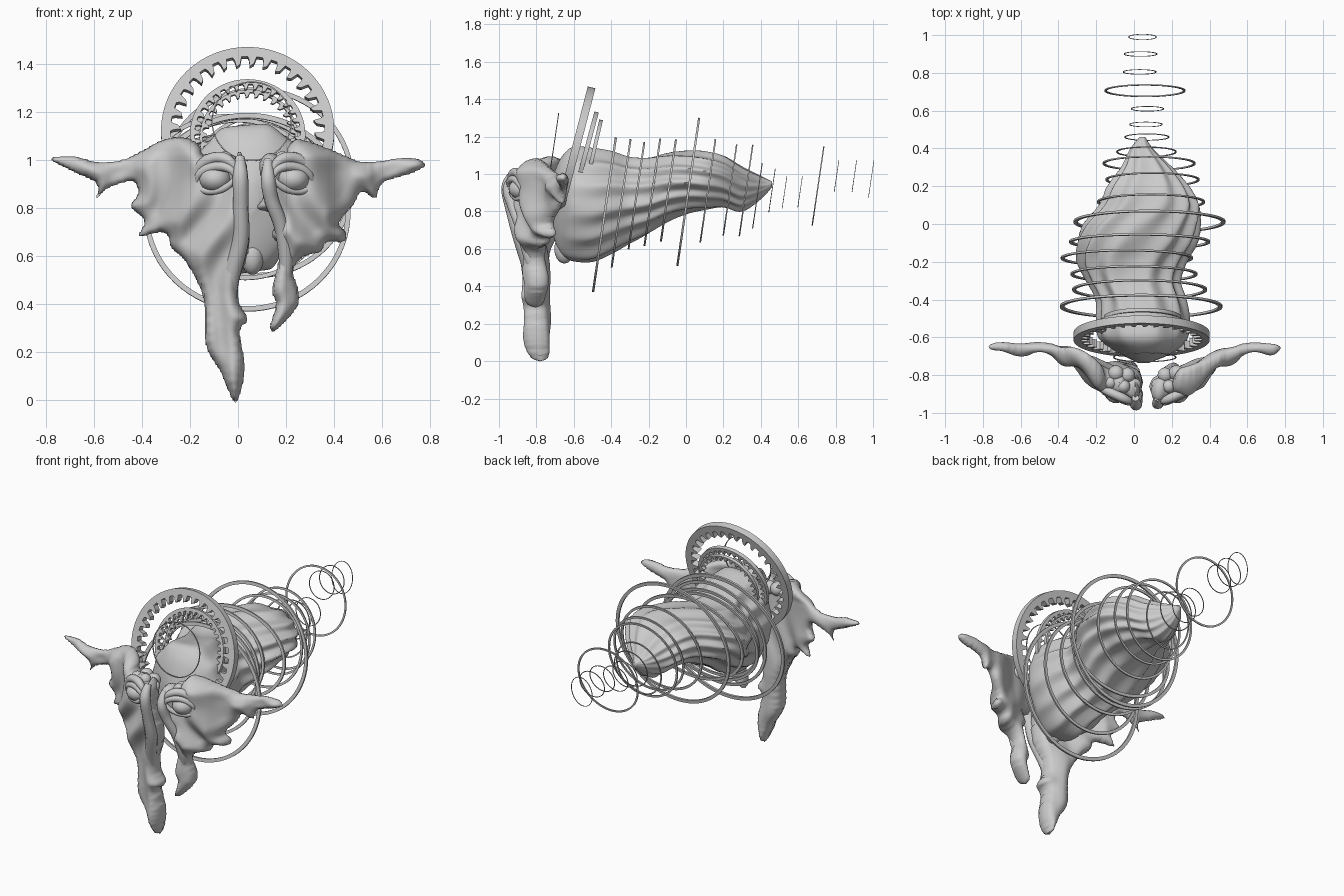
import bpy, bmesh, math
from mathutils import Vector

if "Cube" in bpy.data.objects:
    bpy.data.objects.remove(bpy.data.objects["Cube"])


def finish(name, bm, angle=40):
    bmesh.ops.recalc_face_normals(bm, faces=bm.faces[:])
    me = bpy.data.meshes.new(name)
    bm.to_mesh(me)
    bm.free()
    ob = bpy.data.objects.new(name, me)
    bpy.context.collection.objects.link(ob)
    bpy.ops.object.select_all(action='DESELECT')
    ob.select_set(True)
    bpy.context.view_layer.objects.active = ob
    bpy.ops.object.shade_smooth_by_angle(angle=math.radians(angle))
    return ob


def catmull(pts, n, closed=False):
    out, m = [], len(pts)
    P = [Vector(p) for p in pts]
    for i in range(m if closed else m - 1):
        if closed:
            a, b, c, d = (P[(i + k) % m] for k in (-1, 0, 1, 2))
        else:
            a, b, c, d = (P[min(max(i + k, 0), m - 1)] for k in (-1, 0, 1, 2))
        for s in range(n):
            t = s / n
            out.append(0.5 * (2 * b + (c - a) * t + (2 * a - 5 * b + 4 * c - d) * t * t
                              + (3 * b - a - 3 * c + d) * t ** 3))
    if not closed:
        out.append(P[-1])
    return out


def lerp_table(tab, u):
    for (a, fa), (b, fb) in zip(tab, tab[1:]):
        if u <= b:
            return fa + (fb - fa) * (u - a) / (b - a)
    return tab[-1][1]


# tilted flat ring; inner radius may carry hooked teeth
def ring(name, c, rx, rz, width, depth, teeth=0, tooth=0.0, tilt=8.4):
    st_, ct = math.sin(math.radians(tilt)), math.cos(math.radians(tilt))
    bm = bmesh.new()
    prof = [(0, 0), (0.4, 0), (0.55, 0.75), (0.85, 1), (0.9, 0.3)]
    if teeth:
        st = [((i + o) / teeth, h) for i in range(teeth) for o, h in prof]
    else:
        st = [(i / 72, 0) for i in range(72)]
    rows = []
    for f, h in st:
        a = f * math.tau
        row = []
        for off, d in ((0, -1), (0, 1), (width + tooth * h, 1), (width + tooth * h, -1)):
            x, b, e = (rx - off) * math.cos(a), (rz - off) * math.sin(a), d * depth / 2
            row.append(bm.verts.new((c[0] + x, c[1] + b * st_ + e * ct, c[2] + b * ct - e * st_)))
        rows.append(row)
    for r, s in zip(rows, rows[1:] + rows[:1]):
        for k in range(4):
            bm.faces.new((r[k], r[(k + 1) % 4], s[(k + 1) % 4], s[k]))
    return finish(name, bm, 35)


# toothed halo rings
ring("large_toothed_ring", (0.04, -0.595, 1.115), 0.36, 0.36, 0.04, 0.042, 32, 0.042, 14.5)
ring("small_toothed_ring", (0.04, -0.54, 1.10), 0.24, 0.24, 0.02, 0.024, 34, 0.025, 15)
ring("inner_toothed_ring", (0.045, -0.5, 1.09), 0.205, 0.205, 0.012, 0.02, 30, 0.022, 13)
ring("brow_ring", (0.057, -0.705, 1.16), 0.167, 0.167, 0.005, 0.005)

# hoops around and behind the body: x, y, z, half width, half height
hoops = [(.038, -.436, .782, .43, .417), (.03, -.347, .843, .357, .347), (0, -.265, .885, .336, .29),
         (-.038, -.18, .903, .35, .29), (.03, -.094, .912, .373, .276), (.082, .012, .905, .402, .40),
         (.09, .117, .91, .286, .279), (.098, .235, .914, .249, .246), (.08, .321, .912, .246, .247),
         (.066, .382, .885, .16, .177), (.068, .46, .912, .119, .119), (.063, .527, .903, .088, .088),
         (.071, .61, .905, .088, .086), (.058, .706, .936, .214, .213), (.03, .805, .99, .089, .087),
         (.035, .90, .99, .089, .087), (.045, .99, .973, .075, .1)]
for i, (x, y, z, rx, rz) in enumerate(hoops):
    ring(f"hoop_{i + 1}", (x, y, z), rx, rz, 0.05 * rx, 0.001 + 0.026 * rx)

# folded cocoon body: y, left, right, bottom, top
stations = [(-.735, .02, .08, .78, .9), (-.70, -.05, .17, .64, 1.02), (-.66, -.12, .24, .56, 1.1),
            (-.6, -.19, .29, .53, 1.15), (-.5, -.2, .3, .53, 1.14), (-.4, -.2, .28, .575, 1.12),
            (-.3, -.25, .25, .63, 1.09), (-.2, -.3, .28, .68, 1.09), (-.1, -.3, .33, .745, 1.11),
            (0, -.26, .345, .79, 1.12), (.1, -.18, .345, .81, 1.12), (.2, -.14, .29, .82, 1.1),
            (.3, -.07, .2, .8, 1.04), (.4, -.02, .1, .865, .99), (.46, .03, .06, .93, .96)]
bm = bmesh.new()
loops = []
N = 128
for y, xl, xr, zb, zt in catmull(stations, 6):
    fade = min(1, max(0, (y + 0.68) / 0.3)) * min(1, (0.5 - y) / 0.2)
    row = []
    for k in range(N):
        a = math.tau * k / N
        ca, sa = math.cos(a), math.sin(a)
        w = math.sin(6 * a + 4 * y + 0.9 * math.sin(6 * y) + 0.8 * math.sin(2 * a))
        g = 1 + fade * (0.055 * (1 - 2 * abs(w) ** 1.5) - 0.02)
        ex = math.copysign(abs(ca) ** 0.85, ca) * (1 - 0.3 * max(0, -sa))
        ez = math.copysign(abs(sa) ** 0.9, sa)
        row.append(bm.verts.new(((xl + xr) / 2 + (xr - xl) / 2 * ex * g, y,
                                 (zb + zt) / 2 + (zt - zb) / 2 * ez * g)))
    loops.append(row)
for r, s in zip(loops, loops[1:]):
    for k in range(N):
        bm.faces.new((r[k], r[(k + 1) % N], s[(k + 1) % N], s[k]))
bm.faces.new(loops[0])
bm.faces.new(loops[-1])
finish("folded_body", bm, 60)


def ball(name, c, r, scale=(1, 1, 1)):
    bm = bmesh.new()
    bmesh.ops.create_uvsphere(bm, u_segments=24, v_segments=14, radius=r)
    for v in bm.verts:
        v.co = Vector(c) + Vector(v.co[i] * scale[i] for i in range(3))
    return finish(name, bm, 60)


def tube(name, pts, radii, depth):
    cu = bpy.data.curves.new(name, 'CURVE')
    cu.dimensions = '3D'
    cu.bevel_depth = depth
    cu.bevel_resolution = 4
    cu.use_fill_caps = True
    path = catmull([(*p, r) for p, r in zip(pts, radii)], 6)
    sp = cu.splines.new('POLY')
    sp.points.add(len(path) - 1)
    for q, p in zip(sp.points, path):
        q.co = (p[0], p[1], p[2], 1)
        q.radius = max(p[3], 0.05)
    sp.use_smooth = True
    ob = bpy.data.objects.new(name, cu)
    bpy.context.collection.objects.link(ob)


ball("lower_lobe", (0.06, -0.65, 0.6), 0.06, (0.8, 0.9, 1.3))

# half masks: front outlines on a 240-per-unit grid
left = [(51, 160), (75, 157), (100, 163), (125, 160), (145, 150), (165, 140), (185, 138), (199, 145),
        (206, 157), (222, 153), (233, 160), (240, 152), (247, 166), (246, 200), (251, 238), (247, 262),
        (240, 282), (240, 302), (249, 321), (241, 332), (246, 370), (236, 404), (220, 372), (206, 346),
        (203, 298), (185, 262), (172, 250), (165, 234), (139, 238), (145, 222), (131, 208), (138, 195),
        (133, 183), (109, 190), (97, 200), (97, 185), (75, 174)]
right = [(426, 165), (408, 158), (366, 163), (345, 156), (318, 145), (297, 140), (288, 148), (284, 158),
         (270, 153), (259, 166), (264, 195), (257, 210), (277, 217), (272, 236), (280, 252), (272, 290),
         (276, 305), (270, 327), (276, 332), (298, 308), (299, 290), (294, 272), (303, 259), (322, 253),
         (326, 244), (345, 243), (346, 232), (340, 224), (355, 205), (362, 193), (376, 200), (384, 184),
         (415, 174)]
depth_tab = [(0, -.885), (.1, -.865), (.2, -.825), (.3, -.77), (.4, -.70), (.5, -.662), (.9, -.648)]
thick_tab = [(0, .078), (.3, .072), (.4, .05), (.5, .036), (.9, .036)]
H = 0.0105


def half_mask(name, outline, eye):
    poly = [((p[0] - 238.5) / 240, (401 - p[1]) / 240) for p in catmull(outline, 5, True)]

    def inside(x, z):
        hit = False
        for (x1, z1), (x2, z2) in zip(poly, poly[1:] + poly[:1]):
            if (z1 > z) != (z2 > z) and x < x1 + (z - z1) * (x2 - x1) / (z2 - z1):
                hit = not hit
        return hit

    x0, z0 = min(p[0] for p in poly), min(p[1] for p in poly)
    nx = int((max(p[0] for p in poly) - x0) / H) + 1
    nz = int((max(p[1] for p in poly) - z0) / H) + 1
    cells = [(i, j) for i in range(nx) for j in range(nz) if inside(x0 + (i + .5) * H, z0 + (j + .5) * H)]
    count = {}
    for i, j in cells:
        for q in ((i, j), (i + 1, j), (i + 1, j + 1), (i, j + 1)):
            count[q] = count.get(q, 0) + 1
    bm = bmesh.new()
    front, back = {}, {}
    for (i, j), n in count.items():
        x, z = x0 + i * H, z0 + j * H
        near = min(poly, key=lambda p: (p[0] - x) ** 2 + (p[1] - z) ** 2)
        d = math.hypot(near[0] - x, near[1] - z)
        if n < 4:
            (x, z), d = near, 0
        u = abs(x - 0.07)
        low = min(1, max(0, (0.95 - z) / 0.5))
        y = lerp_table(depth_tab, u) + 0.085 * low * max(0, 1 - u / 0.35) + 0.5 * max(0, z - 1.02) * (u < .5)
        y += 0.025 * max(0, 1 - z / 0.3)
        e = min(d / 0.065, 1)
        t = lerp_table(thick_tab, u) * math.sqrt(1 - (1 - e) ** 2)
        w = math.sin(28 * u + 10 * z + 1.8 * math.sin(9 * z))
        fold = 0.026 * w * e * min(1, u / 0.15)
        r2 = ((x - eye[0]) / 0.085) ** 2 + ((z - eye[1]) / 0.065) ** 2
        dent = 0.03 * math.exp(-r2)
        if n < 4:
            front[i, j] = back[i, j] = bm.verts.new((x, y, z))
        else:
            front[i, j] = bm.verts.new((x, y - t + fold + dent, z))
            back[i, j] = bm.verts.new((x, y + t * 0.85 + fold * 0.3, z))
    for i, j in cells:
        q = ((i, j), (i + 1, j), (i + 1, j + 1), (i, j + 1))
        bm.faces.new([front[k] for k in q])
        if any(front[k] is not back[k] for k in q):
            bm.faces.new([back[k] for k in reversed(q)])
    ob = finish(name, bm, 80)
    sm = ob.modifiers.new("soften", 'SMOOTH')
    sm.factor, sm.iterations = 0.5, 3


# eyes, lids, brows and bead clusters, mirrored about the gap
half_mask("left_half_mask", left, (-0.095, 0.92))
half_mask("right_half_mask", right, (0.23, 0.92))
for side, s, ex in (("left", -1, -0.095), ("right", 1, 0.23)):
    ball(side + "_eye", (ex, -0.875, 0.92), 0.07, (0.95, 1.05, 0.8))

    def arc(a0, a1, rx, rz, lift):
        out = []
        for k in range(7):
            a = math.radians(a0 + (a1 - a0) * k / 6)
            px = rx * math.cos(a)
            out.append((ex + s * px, -0.915 + lift + 0.45 * px, 0.92 + rz * math.sin(a) - 0.15 * px))
        return out

    swell = [.3, .8, 1, 1, 1, .8, .3]
    tube(side + "_upper_lid", arc(0, 180, 0.078, 0.052, 0), swell, 0.02)
    tube(side + "_lower_lid", arc(180, 360, 0.078, 0.05, 0.01), swell, 0.015)
    tube(side + "_brow", arc(15, 165, 0.09, 0.088, 0.01), swell, 0.024)
    for k, (bx, by, bz, br) in enumerate([(.16, -.79, .99, .042), (.10, -.8, .98, .04), (.12, -.86, 1.0, .035),
                                          (.19, -.84, .99, .035), (.06, -.85, .97, .032)]):
        ball(f"{side}_bead_{k + 1}", (0.065 + s * bx, by, bz), br)

# nose ridges, sunk into the masks
tube("left_nose_ridge", [(.008, -.92, 1.01), (.01, -.955, .93), (.012, -.93, .8), (.01, -.89, .66),
                         (-.03, -.84, .5), (-.04, -.8, .35)], [.6, 1, 1, 1.1, 1.1, .8], 0.032)
tube("right_nose_ridge", [(.125, -.92, 1.0), (.125, -.95, .92), (.14, -.925, .83), (.18, -.885, .72),
                          (.2, -.845, .58), (.185, -.81, .42)], [.6, 1, 1, 1, 1, .5], 0.03)
